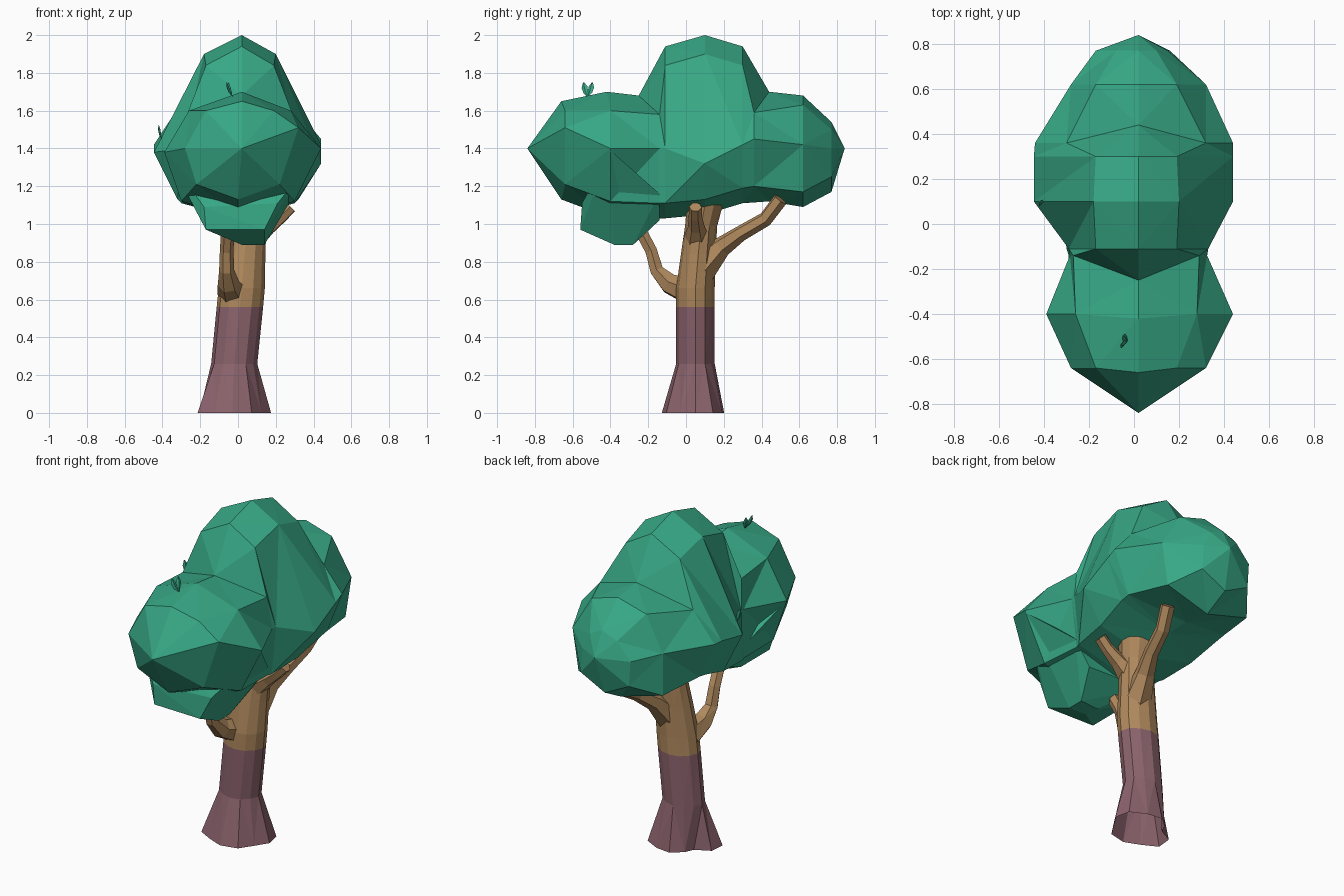
import bpy, bmesh, math
from mathutils import Vector


def material(name, rgb):
    m = bpy.data.materials.new(name)
    m.diffuse_color = (*rgb, 1)
    return m


GREEN = material("leaf_green", (0.038, 0.39, 0.235))
BROWN = material("branch_brown", (0.43, 0.25, 0.11))
BARK = material("bark_mauve", (0.26, 0.125, 0.152))


def finish(name, bm, mats, rule=None):
    bmesh.ops.remove_doubles(bm, verts=bm.verts, dist=0.0005)
    bmesh.ops.triangulate(bm, faces=bm.faces)
    bmesh.ops.recalc_face_normals(bm, faces=bm.faces)
    if rule:
        for f in bm.faces:
            f.material_index = rule(f.calc_center_median())
    me = bpy.data.meshes.new(name)
    bm.to_mesh(me)
    bm.free()
    for m in mats:
        me.materials.append(m)
    ob = bpy.data.objects.new(name, me)
    bpy.context.collection.objects.link(ob)
    return ob


def loft(name, rings, mats, caps=(True, True), tips=None, rule=None):
    """Skin equal-length point rings; ends are open, capped, or fanned to tips."""
    bm = bmesh.new()
    vs = [[bm.verts.new(p) for p in r] for r in rings]
    n = len(vs[0])
    for a, b in zip(vs, vs[1:]):
        for i in range(n):
            j = (i + 1) % n
            bm.faces.new((a[i], a[j], b[j], b[i]))
    for k, ring in enumerate((vs[0], vs[-1])):
        if tips:
            t = bm.verts.new(tips[k])
            for i in range(n):
                bm.faces.new((t, ring[i], ring[(i + 1) % n]))
        elif caps[k]:
            bm.faces.new(ring)
    return finish(name, bm, mats, rule)


def tube(name, path, mat, sides=6, flat=1.0):
    """Tapered limb along (x, y, z, radius) points."""
    pts = [Vector(p[:3]) for p in path]
    rings, prev = [], Vector((0.3, 0.9, 0.1))
    for i, p in enumerate(pts):
        t = (pts[min(i + 1, len(pts) - 1)] - pts[max(i - 1, 0)]).normalized()
        u = prev = (prev - t * prev.dot(t)).normalized()
        v = t.cross(u) * flat
        rings.append([p + path[i][3] * (math.cos(a) * u + math.sin(a) * v)
                      for a in (2 * math.pi * k / sides for k in range(sides))])
    return loft(name, rings, [mat])


# Trunk: flared foot spread along the diagonal
# z, centre x, centre y, radius x, radius y, lobe depth, diagonal spread
trunk_rows = [
    (0.00, -0.03, 0.05, 0.190, 0.165, 0.14, 0.14),
    (0.26, -0.02, 0.05, 0.122, 0.102, 0.05, 0.0),
    (0.56, 0.01, 0.05, 0.123, 0.102, 0.03, 0.0),
    (0.66, 0.02, 0.05, 0.122, 0.102, 0.03, 0.0),
    (0.84, 0.035, 0.065, 0.110, 0.092, 0.03, 0.0),
    (0.99, 0.05, 0.08, 0.100, 0.085, 0.0, 0.0),
    (1.10, 0.05, 0.10, 0.120, 0.095, 0.0, 0.0),
]
trunk_rings = []
for z, cx, cy, rx, ry, lobe, diag in trunk_rows:
    ring = []
    for k in range(12):
        a = 2 * math.pi * k / 12
        s = 1 - lobe * (k % 3 == 2) + diag * (math.sin(2 * a) + 1.6 * math.cos(a + math.pi / 4) ** 3)
        ring.append((cx + rx * s * math.cos(a), cy + ry * s * math.sin(a), z))
    trunk_rings.append(ring)
loft("trunk", trunk_rings, [BARK, BROWN], caps=(False, True),
     rule=lambda c: int(c.z > 0.56))

# Branches
tube("front_branch", [(-0.03, 0.03, 0.64, 0.080), (-0.05, -0.09, 0.685, 0.058),
                      (-0.06, -0.155, 0.755, 0.040), (-0.06, -0.185, 0.86, 0.036),
                      (-0.05, -0.27, 1.02, 0.036)], BROWN)
tube("back_branch", [(0.05, 0.08, 0.76, 0.085), (0.08, 0.19, 0.88, 0.055),
                     (0.12, 0.29, 0.95, 0.042), (0.15, 0.42, 1.025, 0.040),
                     (0.18, 0.50, 1.13, 0.040)], BROWN)
tube("right_branch", [(0.07, 0.06, 0.92, 0.075), (0.16, 0.055, 0.985, 0.045),
                      (0.23, 0.05, 1.04, 0.036), (0.28, 0.05, 1.09, 0.034)], BROWN)

# Crown: stations along y
# y, side y shift, left x, right x, widest z left, right, shoulder half-width,
# shoulder z, top z, belt half-width, bottom z
crown_rows = [
    (-0.66, 0.02, -0.28, 0.32, 1.40, 1.51, 0.17, 1.60, 1.65, 0.22, 1.13),
    (-0.42, 0.02, -0.39, 0.44, 1.38, 1.40, 0.26, 1.60, 1.70, 0.30, 1.04),
    (-0.25, 0.11, -0.285, 0.325, 1.40, 1.40, 0.27, 1.58, 1.68, 0.29, 1.03),
    (-0.11, 0.00, -0.29, 0.33, 1.40, 1.40, 0.17, 1.84, 1.94, 0.30, 1.03),
    (0.10, 0.00, -0.445, 0.44, 1.38, 1.32, 0.18, 1.90, 2.00, 0.32, 1.05),
    (0.30, 0.00, -0.445, 0.44, 1.42, 1.42, 0.17, 1.84, 1.94, 0.34, 1.11),
    (0.44, -0.08, -0.44, 0.44, 1.42, 1.45, 0.30, 1.59, 1.70, 0.34, 1.12),
    (0.62, 0.00, -0.28, 0.32, 1.42, 1.42, 0.17, 1.63, 1.68, 0.28, 1.09),
    (0.77, 0.00, -0.17, 0.15, 1.40, 1.40, 0.08, 1.50, 1.54, 0.16, 1.17),
]
crown_rings = []
for y, dy, xl, xr, zl, zr, sw, zs, zt, bw, zb in crown_rows:
    s = y + dy
    crown_rings.append([(xl, s, zl), (-sw, s, zs), (0.02, y, zt), (sw + 0.02, s, zs),
                        (xr, s, zr), (bw, s, zb + 0.08), (0.0, y, zb), (-bw, s, zb + 0.08)])
loft("leaf_crown", crown_rings, [GREEN], tips=[(0.02, -0.84, 1.40), (0.02, 0.84, 1.40)])

# Lower leaf clump hanging at the front, its sides running up to the crown
bm = bmesh.new()
for p in [(-0.17, -0.55, 0.97), (0.14, -0.56, 0.97), (0.02, -0.38, 0.89), (0.14, -0.38, 0.89),
          (0.02, -0.29, 0.89), (0.14, -0.28, 0.89), (-0.17, -0.28, 0.97), (0.20, -0.14, 1.02),
          (-0.20, -0.14, 1.03), (0.30, -0.14, 1.16), (-0.27, -0.14, 1.16), (0.21, -0.55, 1.11),
          (-0.18, -0.55, 1.09), (0.435, -0.40, 1.39), (-0.38, -0.40, 1.37)]:
    bm.verts.new(p)
bmesh.ops.convex_hull(bm, input=bm.verts)
finish("lower_leaf_clump", bm, [GREEN])

# Small sprouting leaves on the crown
for i, (x, y, z, dx, dy) in enumerate([(-0.03, -0.52, 1.675, -0.03, -0.022),
                                       (-0.03, -0.52, 1.675, -0.02, 0.024),
                                       (-0.405, 0.10, 1.45, -0.015, -0.01)]):
    tube(f"sprout_leaf_{i + 1}", [(x, y, z, 0.004), (x + dx * 0.5, y + dy * 0.5, z + 0.025, 0.014),
                                  (x + dx * 0.8, y + dy * 0.8, z + 0.05, 0.016),
                                  (x + dx, y + dy, z + 0.075, 0.003)], GREEN, 4, 0.4)
